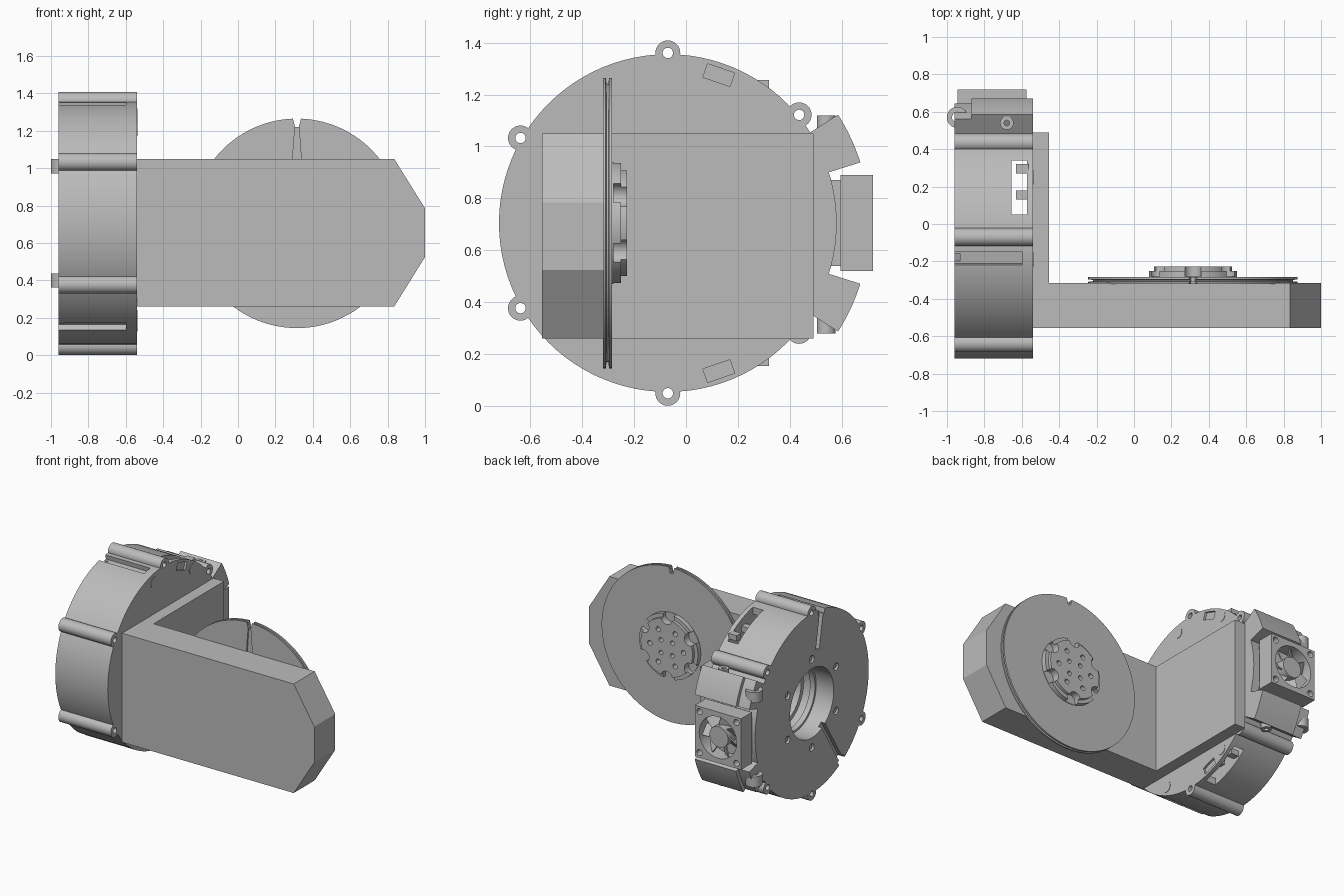
import bpy, bmesh, math
from mathutils import Matrix, Vector

if "Cube" in bpy.data.objects:
    bpy.data.objects.remove(bpy.data.objects["Cube"], do_unlink=True)

grey = bpy.data.materials.new("matte grey")
grey.use_nodes = True
grey.diffuse_color = (0.5, 0.5, 0.5, 1)
grey.node_tree.nodes["Principled BSDF"].inputs["Base Color"].default_value = (0.5, 0.5, 0.5, 1)

CY, CZ = -0.07, 0.705      # drum axis
BACK, FRONT = -0.96, -0.54  # drum ends along x
PX = 0.315                 # pulley centre


def place(axis, u, v, a):
    return {"x": (a, u, v), "y": (u, a, v), "z": (u, v, a)}[axis]


def polar(r, deg, cu=CY, cv=CZ):
    t = math.radians(deg)
    return cu + r * math.cos(t), cv + r * math.sin(t)


def finish(name, bm):
    bmesh.ops.recalc_face_normals(bm, faces=bm.faces)
    me = bpy.data.meshes.new(name)
    bm.to_mesh(me)
    bm.free()
    me.materials.append(grey)
    ob = bpy.data.objects.new(name, me)
    bpy.context.collection.objects.link(ob)
    smooth(ob)
    return ob


def smooth(ob):
    ob.data.shade_smooth()
    ob.data.set_sharp_from_angle(angle=math.radians(30))


def lathe(name, axis, centre, profile, n=96):
    """Revolve a closed (radius, along) profile around an axis."""
    bm = bmesh.new()
    rings = []
    for k in range(n):
        rings.append([bm.verts.new(place(axis, *polar(r, 360 * k / n, *centre), a)) for r, a in profile])
    m = len(profile)
    for k in range(n):
        p, q = rings[k], rings[(k + 1) % n]
        for i in range(m):
            j = (i + 1) % m
            if profile[i][0] or profile[j][0]:
                bm.faces.new((p[i], p[j], q[j], q[i]))
    bmesh.ops.remove_doubles(bm, verts=bm.verts, dist=1e-5)
    return finish(name, bm)


def cyl(name, axis, centre, r, lo, hi, inner=0, n=32):
    return lathe(name, axis, centre, [(r, lo), (r, hi), (inner, hi), (inner, lo)], n)


def prism(name, axis, pts, lo, hi):
    bm = bmesh.new()
    low = [bm.verts.new(place(axis, u, v, lo)) for u, v in pts]
    face = bm.faces.new(low)
    ext = bmesh.ops.extrude_face_region(bm, geom=[face])
    move = Vector(place(axis, 0, 0, hi - lo))
    bmesh.ops.translate(bm, vec=move, verts=[g for g in ext["geom"] if isinstance(g, bmesh.types.BMVert)])
    return finish(name, bm)


def box(name, x, y, z):
    return prism(name, "x", [(y[0], z[0]), (y[1], z[0]), (y[1], z[1]), (y[0], z[1])], *x)


def radial_bar(name, deg, r0, r1, half, lo, hi):
    """Bar along a drum radius."""
    u, v = polar(1, deg + 90, 0, 0)
    (a, b), (c, d) = polar(r0, deg), polar(r1, deg)
    pts = [(a - u * half, b - v * half), (c - u * half, d - v * half),
           (c + u * half, d + v * half), (a + u * half, b + v * half)]
    return prism(name, "x", pts, lo, hi)


def cut(ob, cutters):
    for c in cutters:
        c.hide_render = True
        mod = ob.modifiers.new("cut", "BOOLEAN")
        mod.operation, mod.solver, mod.object = "DIFFERENCE", "EXACT", c
    dg = bpy.context.evaluated_depsgraph_get()
    me = bpy.data.meshes.new_from_object(ob.evaluated_get(dg))
    ob.modifiers.clear()
    ob.data = me
    for c in cutters:
        bpy.data.objects.remove(c, do_unlink=True)
    smooth(ob)


# Drum housing: hollow front chamber and stepped rear bore
drum = lathe("drum_housing", "x", (CY, CZ), [
    (0.65, BACK), (0.65, FRONT), (0, FRONT), (0, -0.57), (0.6, -0.57), (0.6, -0.66),
    (0.22, -0.66), (0.22, -0.72), (0.25, -0.72), (0.25, -0.78), (0.235, -0.78),
    (0.235, -0.82), (0.25, -0.82), (0.25, BACK)])
lug_angles = (90, 150, 210, 270, 320.5, 39.5)
cutters = [cyl("lug_hole", "x", polar(0.655, a), 0.02, -1.1, -0.4) for a in lug_angles]
cutters += [cyl("screw_hole", "x", polar(0.32, 30 + 60 * k), 0.026, -1.1, -0.92) for k in range(6)]
for deg, r0 in ((100, 0.37), (238, 0.2)):           # cable channels on rear and rim
    cutters.append(radial_bar("rear_channel", deg, r0, 0.8, 0.02, -1.1, -0.93))
    cutters.append(radial_bar("rim_channel", deg, 0.615, 0.8, 0.036, -1.1, -0.6))
cutters.append(box("rim_window", (-0.655, -0.572), (0.05, 0.34), (-0.2, 1.6)))
for deg in (71, -71):                              # front face sockets
    cutters.append(radial_bar("front_socket", deg, 0.575, 0.63, 0.055, -0.555, -0.4))
cut(drum, cutters)

for a in lug_angles:
    cyl("mounting_lug", "x", polar(0.655, a), 0.048, BACK, FRONT, 0.02)
for k in range(6):
    cyl("rear_screw", "x", polar(0.32, 30 + 60 * k), 0.018, -0.95, -0.91, n=6)
for y, z in ((-0.19, 1.28), (0.25, 1.21), (0.25, 0.205), (-0.31, 0.165)):
    cyl("face_plug", "x", (y, z), 0.038, -0.545, -0.537)
for s in (1, -1):
    z = CZ + s * 0.53
    for y in (0.13, 0.27):
        box("connector_block", (-0.63, -0.565), (y, y + 0.05), (z - 0.02, z + 0.02))

# L-shaped bracket: side plate and long pointed arm
box("bracket_plate", (FRONT, -0.455), (-0.555, 0.49), (0.26, 1.05))
prism("bracket_arm", "y", [(FRONT, 0.26), (0.835, 0.26), (1, 0.525), (1, 0.785),
                           (0.835, 1.05), (FRONT, 1.05)], -0.555, -0.315)

# Grooved pulley with a tapered slot
pulley = lathe("pulley", "y", (PX, CZ), [
    (0, -0.32), (0.56, -0.32), (0.56, -0.309), (0.535, -0.306), (0.535, -0.299),
    (0.56, -0.296), (0.56, -0.284), (0, -0.284)], 128)
cut(pulley, [
    prism("notch", "y", [(PX - 0.01, 1.22), (PX + 0.01, 1.22), (PX + 0.028, 1.29), (PX - 0.028, 1.29)], -0.4, -0.2),
    prism("slot", "y", [(PX - 0.027, 1.0), (PX + 0.027, 1.0), (PX + 0.01, 1.23), (PX - 0.01, 1.23)], -0.4, -0.309)])

# Scalloped hub with bolt holes
hub = lathe("pulley_hub", "y", (PX, CZ), [
    (0, -0.29), (0.235, -0.29), (0.235, -0.25), (0.208, -0.25), (0.208, -0.228), (0, -0.228)])
holes = [cyl("scallop", "y", polar(0.215, 30 + 60 * k, PX, CZ), 0.045, -0.28, -0.2) for k in range(6)]
holes += [cyl("bolt_hole", "y", polar(0.135, 60 * k, PX, CZ), 0.018, -0.28, -0.2, n=20) for k in range(6)]
holes += [cyl("inner_hole", "y", polar(0.065, 45 + 90 * k, PX, CZ), 0.016, -0.28, -0.2, n=20) for k in range(4)]
cut(hub, holes)

# Wings on either side of the fan, with screws and cable eyelets
for s in (1, -1):
    for r, lo, hi in ((0.777, -0.87, FRONT), (0.75, BACK, -0.87)):
        arc = [polar(r, s * (17.5 + 1.5 * i)) for i in range(11)]
        prism("side_wing", "x", [polar(0.63, s * 17.5)] + arc + [polar(0.63, s * 32.5)], lo, hi)
    z = CZ + s * 0.385
    cyl("wing_screw", "z", (-0.68, 0.54), 0.036, z - 0.04, z + 0.03, 0.015)
    z = CZ + s * 0.305
    cyl("cable_eyelet", "z", (-0.945, 0.57), 0.056, z - 0.038, z + 0.038, 0.028)

# Cooling fan
FX, FR = -0.76, 0.15
box("fan_duct", (-0.92, -0.60), (0.5, 0.6), (0.54, 0.87))
frame = box("fan_frame", (-0.945, -0.575), (0.595, 0.72), (0.52, 0.89))
bores = [cyl("fan_bore", "y", (FX, CZ), FR, 0.615, 0.8, n=64)]
bores += [cyl("corner_hole", "y", (FX + i * 0.148, CZ + j * 0.148), 0.022, 0.64, 0.8, n=20)
          for i in (1, -1) for j in (1, -1)]
cut(frame, bores)
cyl("fan_hub", "y", (FX, CZ), 0.075, 0.605, 0.71)
for k in range(7):
    bm = bmesh.new()
    bmesh.ops.create_cube(bm, size=1)
    bmesh.ops.scale(bm, vec=(0.085, 0.008, 0.085), verts=bm.verts)
    turn = (Matrix.Translation((FX, 0.66, CZ)) @ Matrix.Rotation(math.tau * k / 7, 4, "Y")
            @ Matrix.Translation((0.105, 0, 0)) @ Matrix.Rotation(math.radians(40), 4, "X"))
    bm.transform(turn)
    finish("fan_blade", bm)
